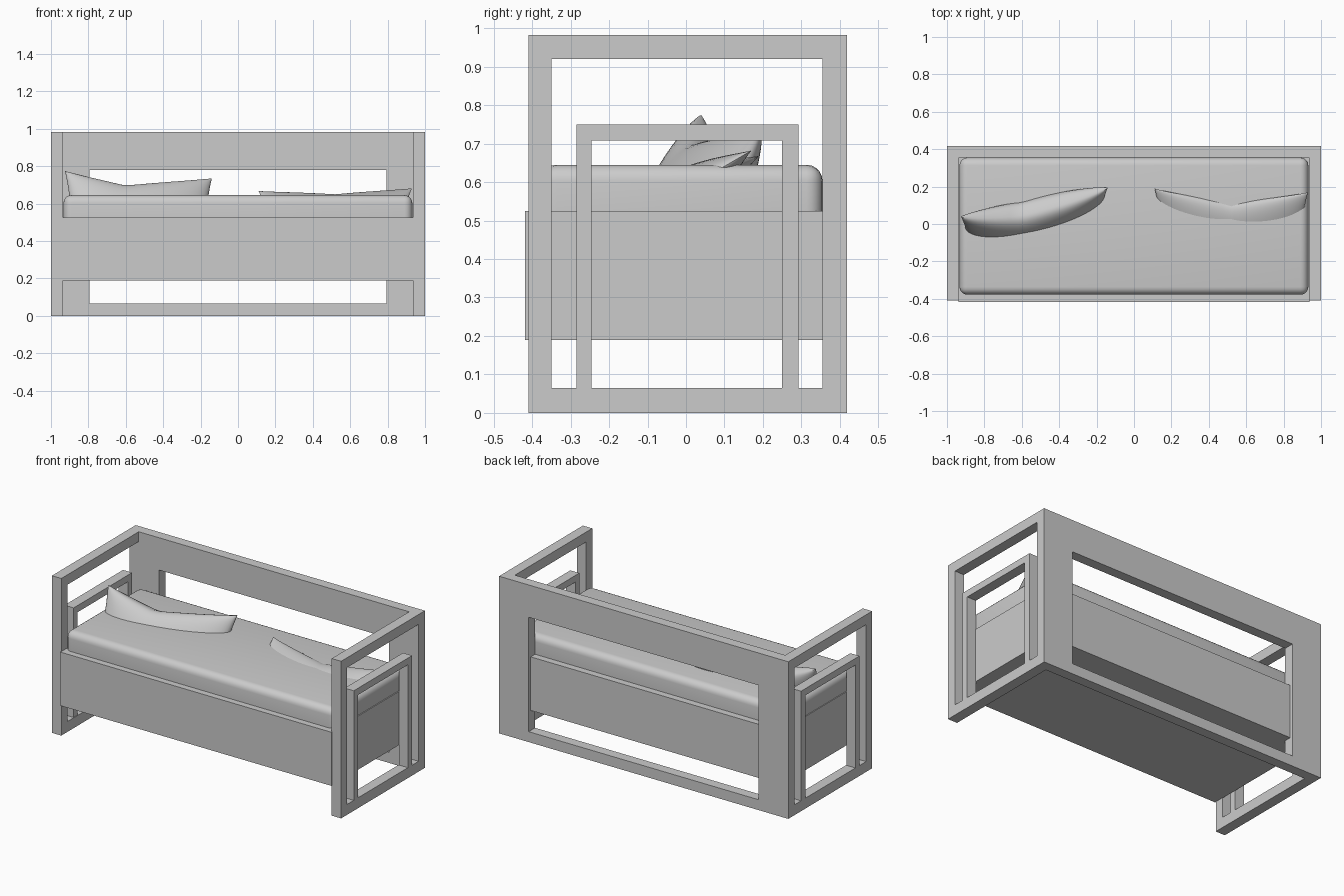
import bpy
import bmesh
from math import radians, sin, cos, pi
from mathutils import Vector

default = bpy.data.objects.get("Cube")
if default:
    bpy.data.objects.remove(default, do_unlink=True)

GREY = (0.6, 0.6, 0.6, 1)
grey = bpy.data.materials.new("light_grey")
grey.use_nodes = True
grey.diffuse_color = GREY
grey.node_tree.nodes["Principled BSDF"].inputs["Base Color"].default_value = GREY


def finish(name, bm, smooth=False):
    bmesh.ops.recalc_face_normals(bm, faces=bm.faces)
    mesh = bpy.data.meshes.new(name)
    bm.to_mesh(mesh)
    bm.free()
    mesh.materials.append(grey)
    obj = bpy.data.objects.new(name, mesh)
    bpy.context.collection.objects.link(obj)
    if smooth:
        bpy.ops.object.select_all(action="DESELECT")
        obj.select_set(True)
        bpy.context.view_layer.objects.active = obj
        bpy.ops.object.shade_smooth_by_angle(angle=radians(40))
    return obj


def box(name, low, high, bevel=0):
    """Box; a bevel rounds every edge except those of the underside."""
    bm = bmesh.new()
    bmesh.ops.create_cube(bm, size=1)
    low, high = Vector(low), Vector(high)
    for v in bm.verts:
        v.co = (low + high) / 2 + v.co * (high - low)
    if bevel:
        rounded = [e for e in bm.edges
                   if max(v.co.z for v in e.verts) > low.z + 0.01]
        bmesh.ops.bevel(bm, geom=rounded, offset=bevel, segments=5,
                        profile=0.5, affect="EDGES")
    return finish(name, bm, bool(bevel))


def frame(name, outer, inner, place, depth, open_bottom=False):
    """Rectangular frame; rectangles are (a0, z0, a1, z1)."""
    bm = bmesh.new()

    def corners(a0, z0, a1, z1):
        return [bm.verts.new(place(a, z))
                for a, z in ((a0, z0), (a1, z0), (a1, z1), (a0, z1))]

    o, i = corners(*outer), corners(*inner)
    for k in range(1 if open_bottom else 0, 4):
        n = (k + 1) % 4
        bm.faces.new((o[k], o[n], i[n], i[k]))
    grown = bmesh.ops.extrude_face_region(bm, geom=bm.faces[:])
    moved = [g for g in grown["geom"] if isinstance(g, bmesh.types.BMVert)]
    bmesh.ops.translate(bm, verts=moved, vec=depth)
    return finish(name, bm)


def pillow(name, left, right, height, lean, puff, fullness, dip, fold):
    """Pinched cushion hung from its two top corners and leaning back."""
    left, right = Vector(left), Vector(right)
    down = Vector((0, -sin(lean), -cos(lean)))
    out = Vector((0, -cos(lean), sin(lean)))
    bm = bmesh.new()
    for side in (1, -1):
        made = bmesh.ops.create_grid(bm, x_segments=28, y_segments=28, size=1)
        for vert in made["verts"]:
            u, v = (sin(c * pi / 2) for c in vert.co.xy)
            sag = max(0, min((1 + u) / (1 + fold), (1 - u) / (1 - fold))) ** 0.85
            across = (1 + u * (1 - 0.08 * (1 - v * v))) / 2
            drop = height / 2 * (1 - v) + dip * sag * v
            fat = puff * max(0, 1 - u * u) ** 0.5 * max(0, 1 - v * v) ** fullness
            vert.co = left.lerp(right, across) + down * drop + out * fat * side
    bmesh.ops.remove_doubles(bm, verts=bm.verts[:], dist=0.0005)
    return finish(name, bm, True)


# End frames with a smaller hoop standing inside each
for label, edge, inward in (("right", -1, 1), ("left", 1, -1)):
    def place(a, z, edge=edge):
        return (edge, a, z)
    frame(label + "_end_frame", (-0.41, 0, 0.418, 0.982),
          (-0.35, 0.065, 0.355, 0.92), place, (inward * 0.065, 0, 0))
    frame(label + "_inner_hoop", (-0.285, 0.065, 0.292, 0.75),
          (-0.245, 0.065, 0.25, 0.708), place, (inward * 0.063, 0, 0), True)

# Back panel with its long window
frame("back_panel", (-0.935, 0, 0.935, 0.982), (-0.795, 0.065, 0.795, 0.78),
      lambda a, z: (a, 0.418, z), (0, -0.063, 0))

# Bed base, reaching into the window opening, and mattress
box("bed_base", (-0.938, -0.418, 0.19), (0.938, 0.398, 0.525))
box("mattress", (-0.933, -0.378, 0.525), (0.932, 0.355, 0.645), 0.042)

# Pillows sunk into the mattress
pillow("large_pillow", (-0.925, 0.04, 0.775), (-0.14, 0.195, 0.735),
       0.6, radians(25), 0.108, 0.32, 0.082, -0.18)
pillow("flat_pillow", (0.11, 0.19, 0.668), (0.93, 0.17, 0.682),
       0.58, radians(60), 0.07, 0.5, 0.083, 0.0)
